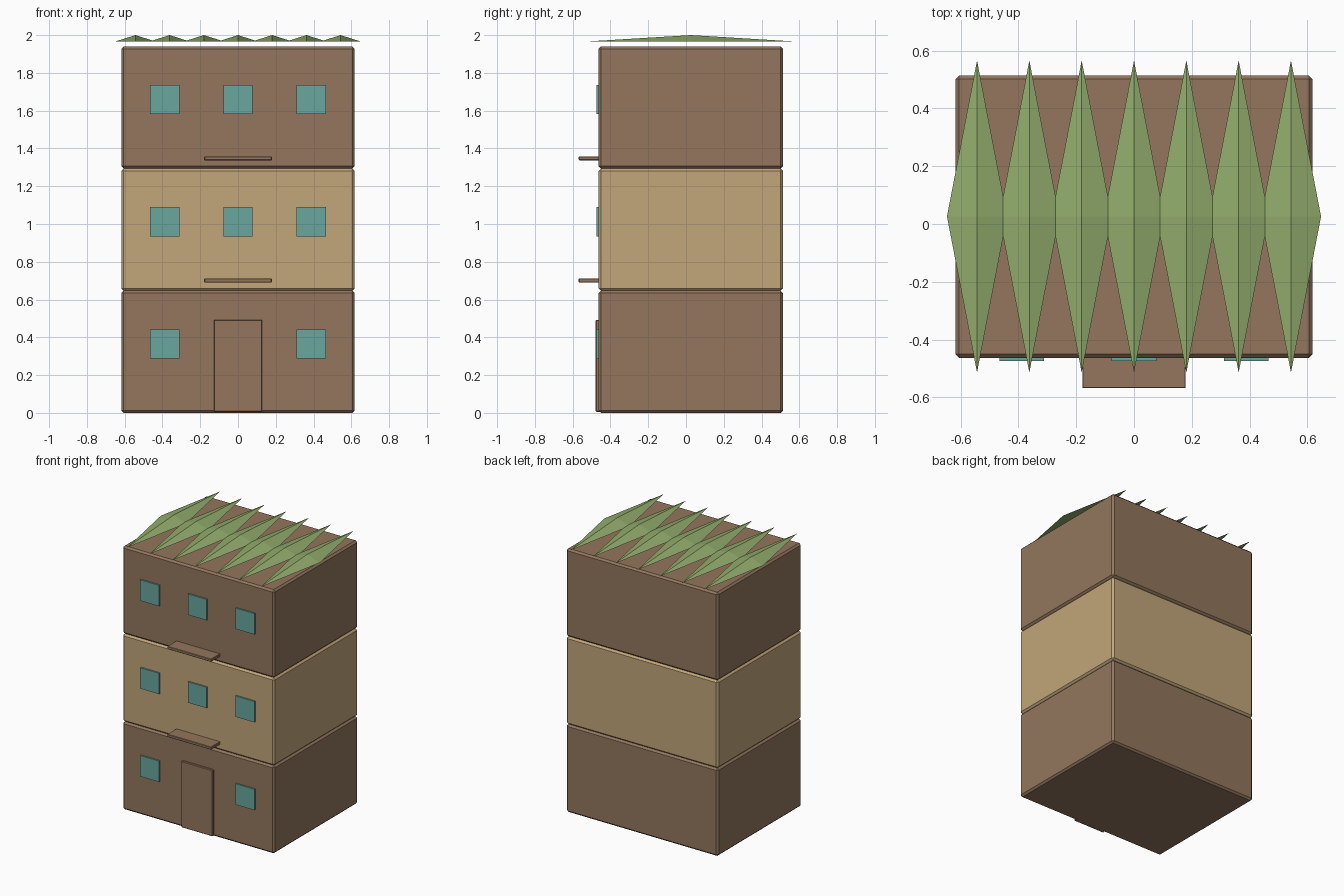
import bpy, bmesh

default = bpy.data.objects.get("Cube")
if default:
    bpy.data.objects.remove(default, do_unlink=True)


def material(name, rgb):
    # sRGB bytes to linear colour
    lin = [((c / 255 + 0.055) / 1.055) ** 2.4 for c in rgb]
    m = bpy.data.materials.new(name)
    m.use_nodes = True
    m.diffuse_color = (*lin, 1)
    m.node_tree.nodes["Principled BSDF"].inputs["Base Color"].default_value = (*lin, 1)
    return m


BROWN = material("brown_wall", (147, 118, 93))
TAN = material("tan_wall", (194, 166, 122))
TEAL = material("teal_glass", (106, 166, 157))
GREEN = material("leaf_green", (146, 172, 108))


def make_object(name, bm, mat):
    bmesh.ops.recalc_face_normals(bm, faces=bm.faces)
    mesh = bpy.data.meshes.new(name)
    bm.to_mesh(mesh)
    bm.free()
    mesh.materials.append(mat)
    obj = bpy.data.objects.new(name, mesh)
    bpy.context.collection.objects.link(obj)
    return obj


def box(name, x, y, z, mat, bevel=0):
    # x, y and z are (min, max) ranges
    bm = bmesh.new()
    bmesh.ops.create_cube(bm, size=1)
    for v in bm.verts:
        v.co = [r[0] if c < 0 else r[1] for c, r in zip(v.co, (x, y, z))]
    if bevel:
        bmesh.ops.bevel(bm, geom=bm.edges[:], offset=bevel, segments=1, affect='EDGES')
    return make_object(name, bm, mat)


STOREY = 0.6467
FRONT = -0.463
CENTRE_Y = 0.026

for i, (level, wall) in enumerate((("ground", BROWN), ("middle", TAN), ("top", BROWN))):
    base = i * STOREY
    # Storey block
    box(level + "_storey", (-0.618, 0.618), (FRONT, 0.514), (base, base + STOREY), wall, 0.013)
    # Windows
    for side, x in (("right", -0.388), ("middle", 0), ("left", 0.388)):
        if i == 0 and x == 0:
            continue
        box(f"{level}_{side}_window", (x - 0.077, x + 0.077), (-0.474, FRONT + 0.01),
            (base + 0.288, base + 0.442), TEAL)
    # Ledge under the upper windows
    if i:
        box(level + "_ledge", (-0.179, 0.179), (-0.568, FRONT + 0.005),
            (base + 0.044, base + 0.065), BROWN, 0.003)

# Front door
box("front_door", (-0.128, 0.128), (-0.478, FRONT + 0.01), (0.005, 0.493), BROWN, 0.004)

# Row of flat, stretched four-sided roof leaves
for i in range(7):
    bm = bmesh.new()
    bmesh.ops.create_cone(bm, cap_ends=True, segments=4, radius1=1, radius2=0, depth=1)
    bmesh.ops.remove_doubles(bm, verts=bm.verts[:], dist=0.001)
    # Put base corners on the axes, whatever the starting angle
    for v in bm.verts:
        x, y = v.co.x, v.co.y
        if abs(abs(x) - abs(y)) < 0.01:
            x, y = (x - y) * 0.7071, (x + y) * 0.7071
        v.co = ((i - 3) * 0.181 + x * 0.104, CENTRE_Y + y * 0.54,
                1.967 if v.co.z < 0 else 2.0)
    make_object(f"roof_leaf_{i + 1}", bm, GREEN)
